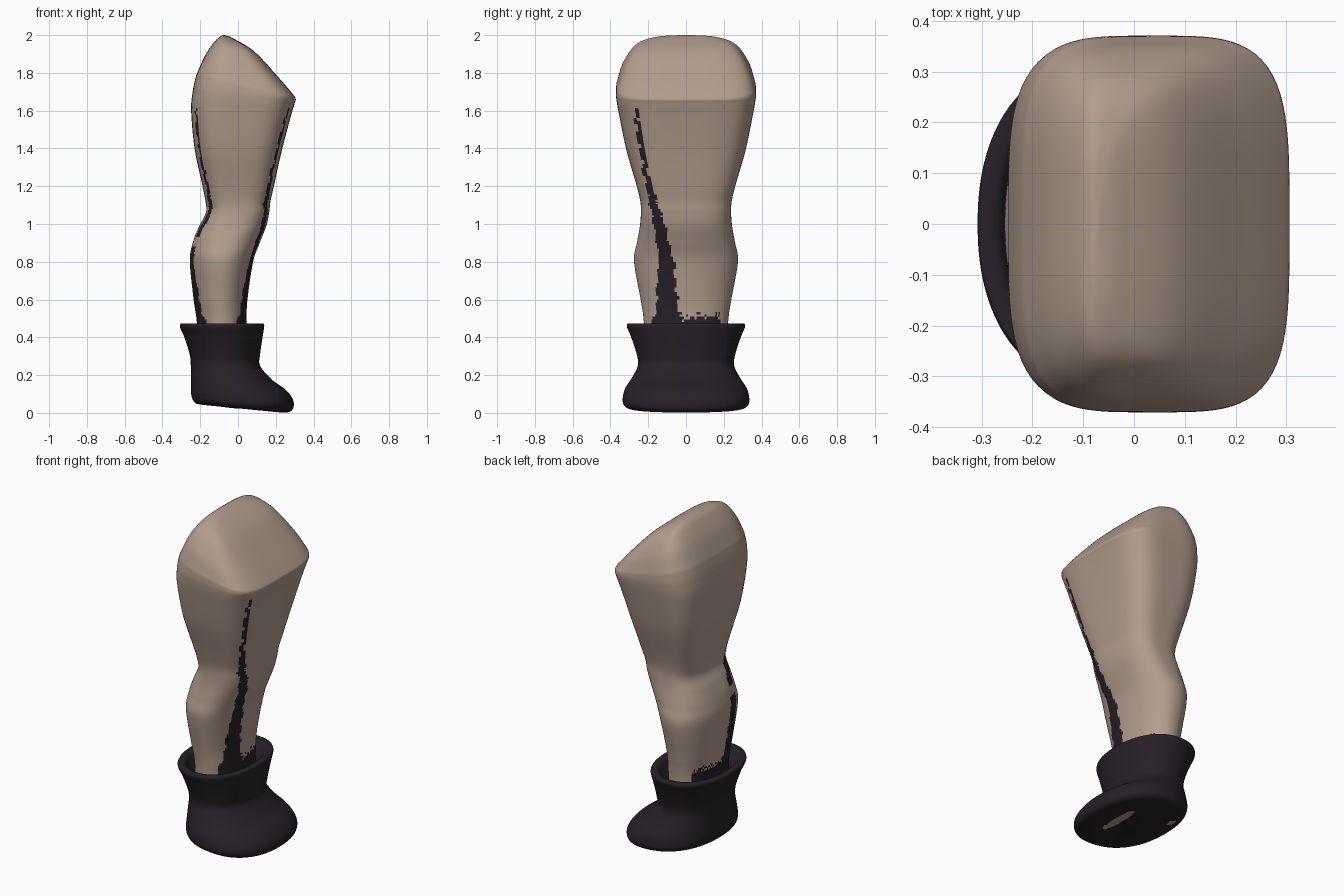
import bpy, math, random
random.seed(4)
SEG, SUB = 128, 9


def material(name, rgb):
    m = bpy.data.materials.new(name)
    m.diffuse_color = (*rgb, 1)
    return m


tan = material("tan_cloth", (0.45, 0.34, 0.27))
dark = material("dark_leather", (0.020, 0.015, 0.021))


def spline(a, b, c, d, t):
    return 0.5 * (2 * b + (c - a) * t + (2 * a - 5 * b + 4 * c - d) * t * t
                  + (3 * b - a - 3 * c + d) * t ** 3)


def lerp_table(table, z):
    for (z0, *a), (z1, *b) in zip(table, table[1:]):
        if z0 <= z <= z1:
            t = (z - z0) / (z1 - z0)
            return [p + (q - p) * t for p, q in zip(a, b)]
    return None


def loft(name, rings, mats, pick):
    """Smooth loft through tilted superellipse rings:
    (back x, back z, front x, front z, half width, exponent)."""
    keys = [rings[0]] + rings + [rings[-1]]
    rows = []
    for i in range(1, len(keys) - 2):
        for s in range(SUB):
            rows.append([spline(*v, s / SUB) for v in zip(*keys[i - 1:i + 3])])
    rows.append(rings[-1])
    verts, faces = [], []
    for xb, zb, xf, zf, w, n in rows:
        for k in range(SEG):
            a = math.tau * k / SEG
            c, s = math.cos(a), math.sin(a)
            r = (abs(c) ** n + abs(s) ** n) ** (-1 / n)
            u, v = c * r, s * r
            f = (u + 1) / 2
            verts.append((xb + (xf - xb) * f, w * v, zb + (zf - zb) * f))
    for i in range(len(rows) - 1):
        for k in range(SEG):
            j = (k + 1) % SEG
            faces.append((i * SEG + k, i * SEG + j,
                          (i + 1) * SEG + j, (i + 1) * SEG + k))
    faces.append(tuple(range(SEG))[::-1])
    faces.append(tuple((len(rows) - 1) * SEG + k for k in range(SEG)))
    me = bpy.data.meshes.new(name)
    me.from_pydata(verts, [], faces)
    ob = bpy.data.objects.new(name, me)
    bpy.context.collection.objects.link(ob)
    for m in mats:
        me.materials.append(m)
    for p in me.polygons:
        p.use_smooth = True
        p.material_index = pick(p.center)
    return ob


# Leg: calf, knee, thigh, then the slanted domed top
leg_rings = [
    (-.21, .30, .04, .30, .215, 2.1), (-.218, .48, .045, .48, .223, 2.1),
    (-.235, .60, .05, .60, .24, 2.1), (-.255, .80, .08, .80, .275, 2.2),
    (-.24, .90, .115, .90, .26, 2.4), (-.205, .99, .15, .99, .244, 2.7),
    (-.17, 1.06, .165, 1.06, .239, 3), (-.172, 1.12, .172, 1.12, .242, 3.2),
    (-.19, 1.21, .19, 1.20, .262, 3.4), (-.23, 1.40, .23, 1.38, .315, 3.6),
    (-.248, 1.60, .277, 1.56, .354, 3.8), (-.24, 1.70, .299, 1.635, .369, 3.9),
    (-.226, 1.77, .306, 1.66, .370, 3.9), (-.212, 1.81, .292, 1.685, .363, 3.9),
    (-.17, 1.90, .22, 1.77, .333, 3.8), (-.12, 1.97, .09, 1.91, .265, 3.6),
    (-.09, 1.995, -.02, 1.98, .16, 3.2), (-.076, 2.0, -.07, 2.0, .03, 3)]

# Ragged dark stripe down front and back: z, centre y, half width
stripe = [(.3, -.095, .068), (.6, -.10, .055), (.8, -.105, .04),
          (.95, -.13, .032), (1.2, -.195, .014), (1.4, -.235, .012),
          (1.61, -.268, .011)]


def leg_colour(c):
    if c.z < .485 + random.random() * .05 and abs(c.y) < .18:
        return 1
    st = lerp_table(stripe, c.z)
    side = c.x - lerp_table([(.2, -.09), (.8, -.08), (1.1, 0), (2, .02)], c.z)[0]
    if st and not (side < 0 and .88 < c.z < .93):
        wob = .005 * math.sin(c.z * 70) + random.uniform(-.003, .003)
        if abs(c.y - st[0] + wob) < st[1]:
            return 1
    return 0


loft("leg", leg_rings, (tan, dark), leg_colour)

# Boot: sole, foot, ankle, flared cuff, then down inside the cuff
boot_rings = [
    (-.03, .025, .06, .02, .06, 2.3), (-.12, .036, .15, .010, .18, 2.3),
    (-.19, .043, .235, .002, .275, 2.3), (-.222, .05, .275, .007, .312, 2.3),
    (-.240, .07, .294, .03, .333, 2.3), (-.248, .10, .291, .07, .334, 2.3),
    (-.250, .14, .255, .12, .322, 2.2), (-.250, .19, .175, .18, .287, 2.2),
    (-.250, .25, .117, .25, .255, 2.2), (-.256, .31, .117, .31, .261, 2.2),
    (-.284, .40, .130, .40, .290, 2.2), (-.306, .45, .138, .45, .311, 2.2),
    (-.306, .468, .138, .468, .312, 2.2), (-.296, .474, .130, .474, .303, 2.2),
    (-.268, .470, .10, .470, .275, 2.2), (-.245, .44, .075, .44, .25, 2.2),
    (-.21, .40, .04, .40, .215, 2.2)]


def boot_colour(c):
    # Worn patches under the sole
    if c.z < .05:
        for px, py, rx, ry in ((.11, .0, .03, .13), (-.16, .13, .02, .03)):
            if ((c.x - px) / rx) ** 2 + ((c.y - py) / ry) ** 2 < 1:
                return 1
    return 0


loft("boot", boot_rings, (dark, tan), boot_colour)
